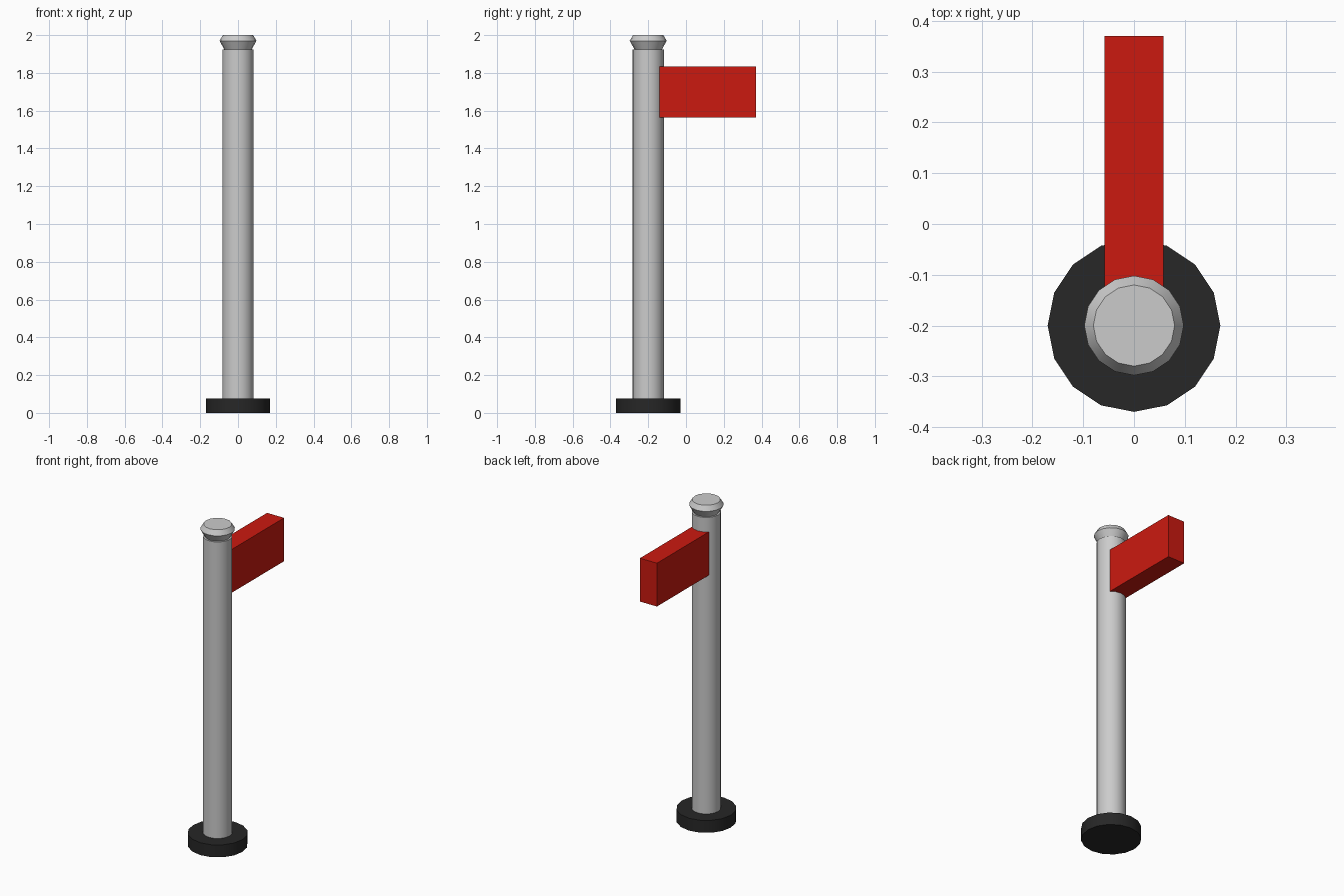
import bpy, bmesh, math

if "Cube" in bpy.data.objects:
    bpy.data.objects.remove(bpy.data.objects["Cube"])

Y = -0.2      # post axis
SIDES = 16


def colour(obj, name, rgb):
    mat = bpy.data.materials.new(name)
    mat.diffuse_color = (*rgb, 1)
    mat.use_nodes = True
    mat.node_tree.nodes["Principled BSDF"].inputs["Base Color"].default_value = mat.diffuse_color
    obj.data.materials.append(mat)


def lathe(name, profile):
    """Closed solid of revolution around the post axis from (radius, z) pairs."""
    bm = bmesh.new()
    rings = []
    for r, z in profile:
        rings.append([bm.verts.new((r * math.cos(a), Y + r * math.sin(a), z))
                      for a in (2 * math.pi * i / SIDES for i in range(SIDES))])
    for low, high in zip(rings, rings[1:]):
        for i in range(SIDES):
            j = (i + 1) % SIDES
            bm.faces.new((low[i], low[j], high[j], high[i]))
    bm.faces.new(rings[0][::-1])
    bm.faces.new(rings[-1])
    mesh = bpy.data.meshes.new(name)
    bm.to_mesh(mesh)
    bm.free()
    obj = bpy.data.objects.new(name, mesh)
    bpy.context.collection.objects.link(obj)
    bpy.ops.object.select_all(action='DESELECT')
    obj.select_set(True)
    bpy.context.view_layer.objects.active = obj
    bpy.ops.object.shade_smooth_by_angle(angle=math.radians(30))
    return obj


# Round foot, post and flared cap
base = lathe("base", [(0.17, 0), (0.17, 0.077)])
colour(base, "black", (0.02, 0.02, 0.02))
lathe("post", [(0.083, 0.06), (0.083, 1.925)])
lathe("cap", [(0.07, 1.92), (0.098, 1.97), (0.08, 2.0)])

# Red arm, with its inner end buried in the post
y0, y1, z0, z1 = -0.17, 0.37, 1.565, 1.835
bpy.ops.mesh.primitive_cube_add(size=1, location=(0, (y0 + y1) / 2, (z0 + z1) / 2))
arm = bpy.context.object
arm.name = "arm"
arm.scale = (0.117, y1 - y0, z1 - z0)
colour(arm, "red", (0.6, 0.01, 0.005))
